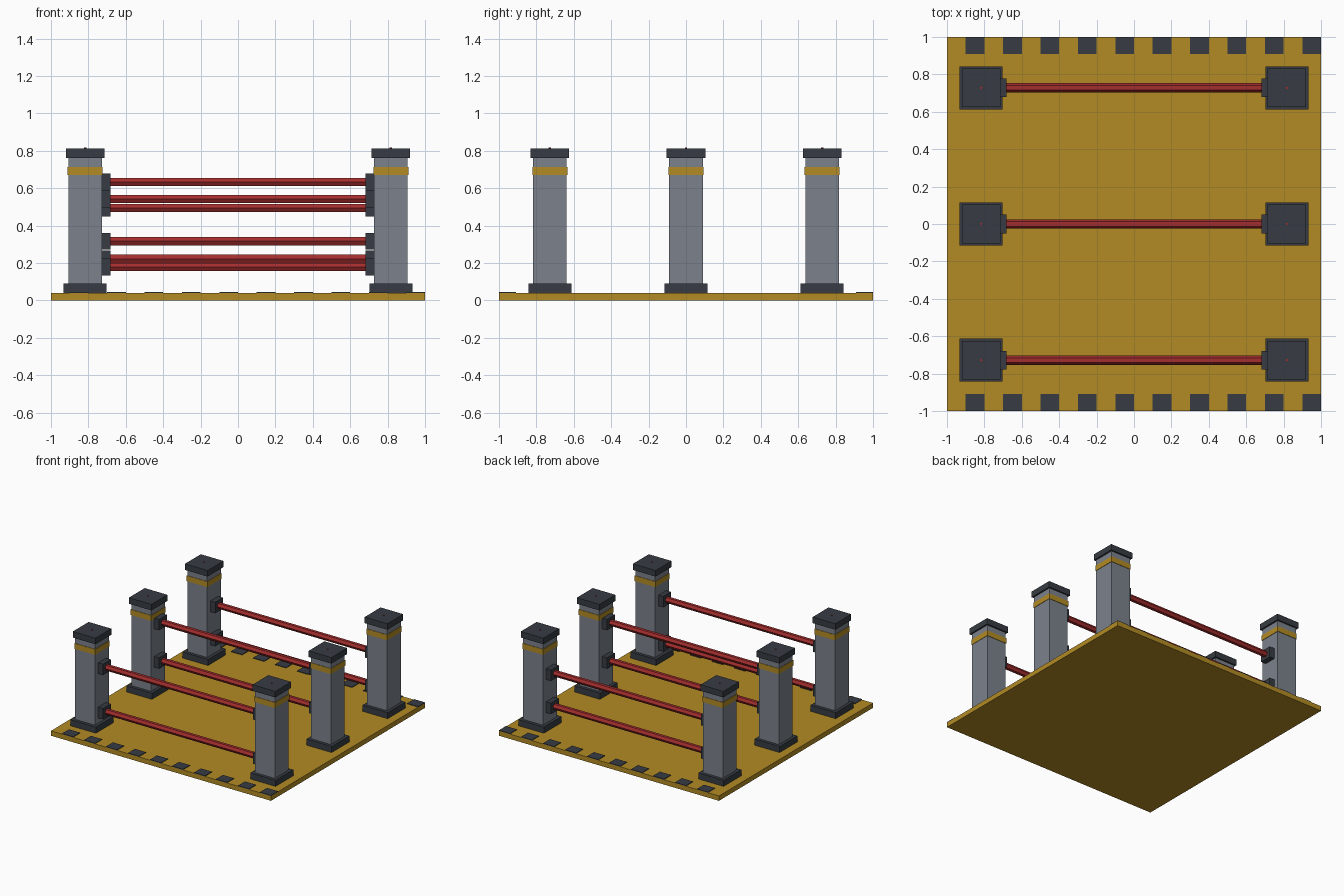
import bpy
import math

cube = bpy.data.objects.get("Cube")
if cube:
    bpy.data.objects.remove(cube, do_unlink=True)


def material(name, rgb):
    mat = bpy.data.materials.new(name)
    mat.use_nodes = True
    mat.diffuse_color = (*rgb, 1)
    mat.node_tree.nodes["Principled BSDF"].inputs["Base Color"].default_value = (*rgb, 1)
    return mat


GOLD = material("gold", (0.45, 0.26, 0.018))
GREY = material("steel grey", (0.2, 0.225, 0.265))
DARK = material("dark slate", (0.038, 0.046, 0.057))
RED = material("rail red", (0.37, 0.026, 0.026))


def finish(name, mat):
    obj = bpy.context.object
    obj.name = name
    obj.data.materials.append(mat)
    return obj


def box(name, mat, x, y, z, size):
    """Box centred on x, y, z."""
    bpy.ops.mesh.primitive_cube_add(size=1, location=(x, y, z))
    obj = finish(name, mat)
    obj.scale = size
    bpy.ops.object.transform_apply(location=False, rotation=False, scale=True)
    return obj


def block(name, mat, x, y, bottom, top, width):
    """Square upright block between two heights."""
    return box(name, mat, x, y, (bottom + top) / 2, (width, width, top - bottom))


def pillar(x, y):
    block("pillar_base", DARK, x, y, 0.04, 0.09, 0.23)
    block("pillar_shaft", GREY, x, y, 0.09, 0.763, 0.18)
    block("pillar_band", GOLD, x, y, 0.67, 0.715, 0.187)
    block("pillar_cap", DARK, x, y, 0.763, 0.813, 0.206)
    bpy.ops.mesh.primitive_cylinder_add(vertices=8, radius=0.006, depth=0.01,
                                        location=(x, y, 0.813))
    finish("cap_stud", RED)


def rail(y, z):
    # Six-sided bar along x, with a flat on top
    bpy.ops.mesh.primitive_cylinder_add(vertices=6, radius=0.025, depth=1.38,
                                        location=(0, y, z),
                                        rotation=(0, math.pi / 2, 0))
    finish("rail", RED)
    for side in (-1, 1):
        box("rail_bracket", DARK, side * 0.704, y, z, (0.045, 0.1, 0.09))


# Floor plate
box("floor_plate", GOLD, 0, 0, 0.02, (2, 2, 0.04))

# Warning tiles along the front and back edges
for side in (-1, 1):
    for i in range(10):
        box("edge_tile", DARK, -0.85 + 0.2 * i, side * 0.955, 0.042, (0.1, 0.09, 0.006))

# Three rows of paired pillars, each with two rails at its own heights
rows = {-0.728: (0.179, 0.543), 0: (0.317, 0.633), 0.728: (0.223, 0.495)}
for y, heights in rows.items():
    for x in (-0.817, 0.817):
        pillar(x, y)
    for z in heights:
        rail(y, z)
